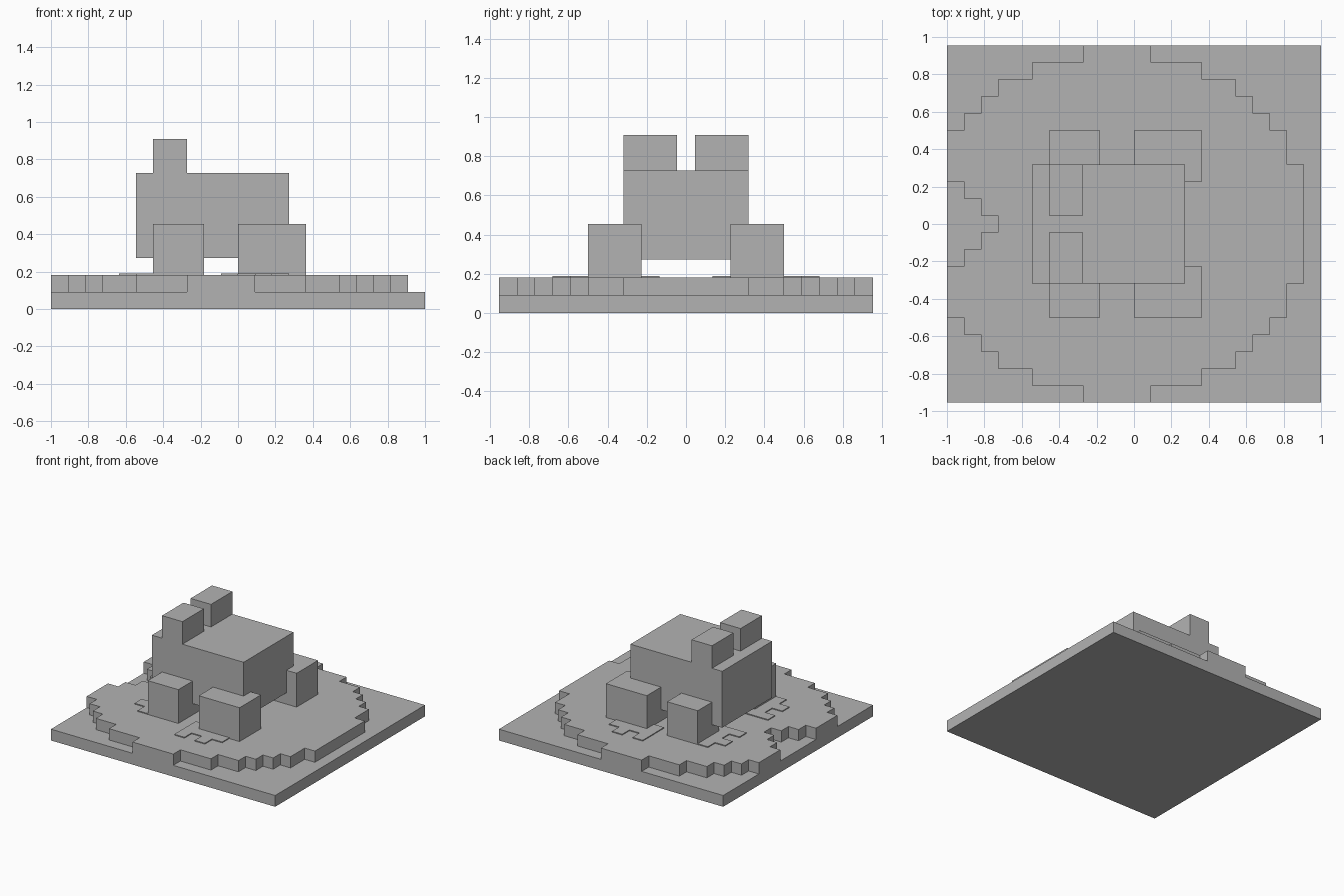
import bpy
import bmesh

if "Cube" in bpy.data.objects:
    bpy.data.objects.remove(bpy.data.objects["Cube"], do_unlink=True)

U = 1 / 11          # size of one block
SOLE = 2.08         # top of the thin feet, in blocks

grey = bpy.data.materials.new("plain_grey")
grey.use_nodes = True
grey.diffuse_color = (0.45, 0.45, 0.45, 1)
grey.node_tree.nodes["Principled BSDF"].inputs["Base Color"].default_value = grey.diffuse_color


def prism(name, outline, z0, z1):
    """Extrude an outline, given in blocks, from z0 up to z1."""
    bm = bmesh.new()
    face = bm.faces.new([bm.verts.new((x * U, y * U, z0 * U)) for x, y in outline])
    top = bmesh.ops.extrude_face_region(bm, geom=[face])["geom"]
    bmesh.ops.translate(bm, vec=(0, 0, (z1 - z0) * U),
                        verts=[v for v in top if isinstance(v, bmesh.types.BMVert)])
    bmesh.ops.recalc_face_normals(bm, faces=bm.faces)
    mesh = bpy.data.meshes.new(name)
    bm.to_mesh(mesh)
    bm.free()
    mesh.materials.append(grey)
    obj = bpy.data.objects.new(name, mesh)
    bpy.context.collection.objects.link(obj)
    return obj


def box(name, x0, x1, y0, y1, z0, z1):
    return prism(name, [(x0, y0), (x1, y0), (x1, y1), (x0, y1)], z0, z1)


def pair(name, outline, z0, z1):
    """Make a part and its mirror image across y = 0."""
    for end, s in (("near", -1), ("far", 1)):
        prism(f"{name}_{end}", [(x, s * y) for x, y in outline], z0, z1)


def rect(x0, x1, y0, y1):
    return [(x0, y0), (x1, y0), (x1, y1), (x0, y1)]


def stairs(steps):
    """Turn (x, y_low, y_high) steps into a stepped half outline."""
    return [p for x, low, high in steps for p in ((x, low), (x, high))]


# Water slab
box("water_base", -11, 11, -10.5, 10.5, 0, 1)

# Round stepped leaf with a notch on one side
right = stairs([(10, 0, 3.5), (9, 3.5, 5.5), (8, 5.5, 6.5), (7, 6.5, 7.5),
                (6, 7.5, 8.5), (4, 8.5, 9.5), (1, 9.5, 10.5)])[1:]
left = stairs([(-8, 0, .5), (-9, .5, 1.5), (-10, 1.5, 2.5), (-11, 2.5, 5.5),
               (-10, 5.5, 6.5), (-9, 6.5, 7.5), (-8, 7.5, 8.5),
               (-6, 8.5, 9.5), (-3, 9.5, 10.5)])[1:]
half = right + left[::-1]
prism("leaf_pad", half + [(x, -y) for x, y in reversed(half)], 1, 2)

# Body and eyes
box("body", -6, 3, -3.5, 3.5, 3, 8)
pair("eye", rect(-5, -3, .5, 3.5), 8, 10)

# Legs
pair("front_leg", rect(-5, -2, 2.5, 5.5), 2, 5)
pair("hind_leg", rect(0, 4, 2.5, 5.5), 2, 5)

# Flat webbed feet: one toe outline, used sideways for the front pair
foot = [(0, -1), (1, -1), (1, 0), (4, 0), (4, 1), (3, 1),
        (3, 2), (2, 2), (2, 1), (1, 1), (1, 2), (0, 2)]
pair("hind_foot", [(a - 1, b + 5.5) for a, b in foot], 2, SOLE)
pair("front_foot", [(-5 - b, a + 1.5) for a, b in foot], 2, SOLE)
